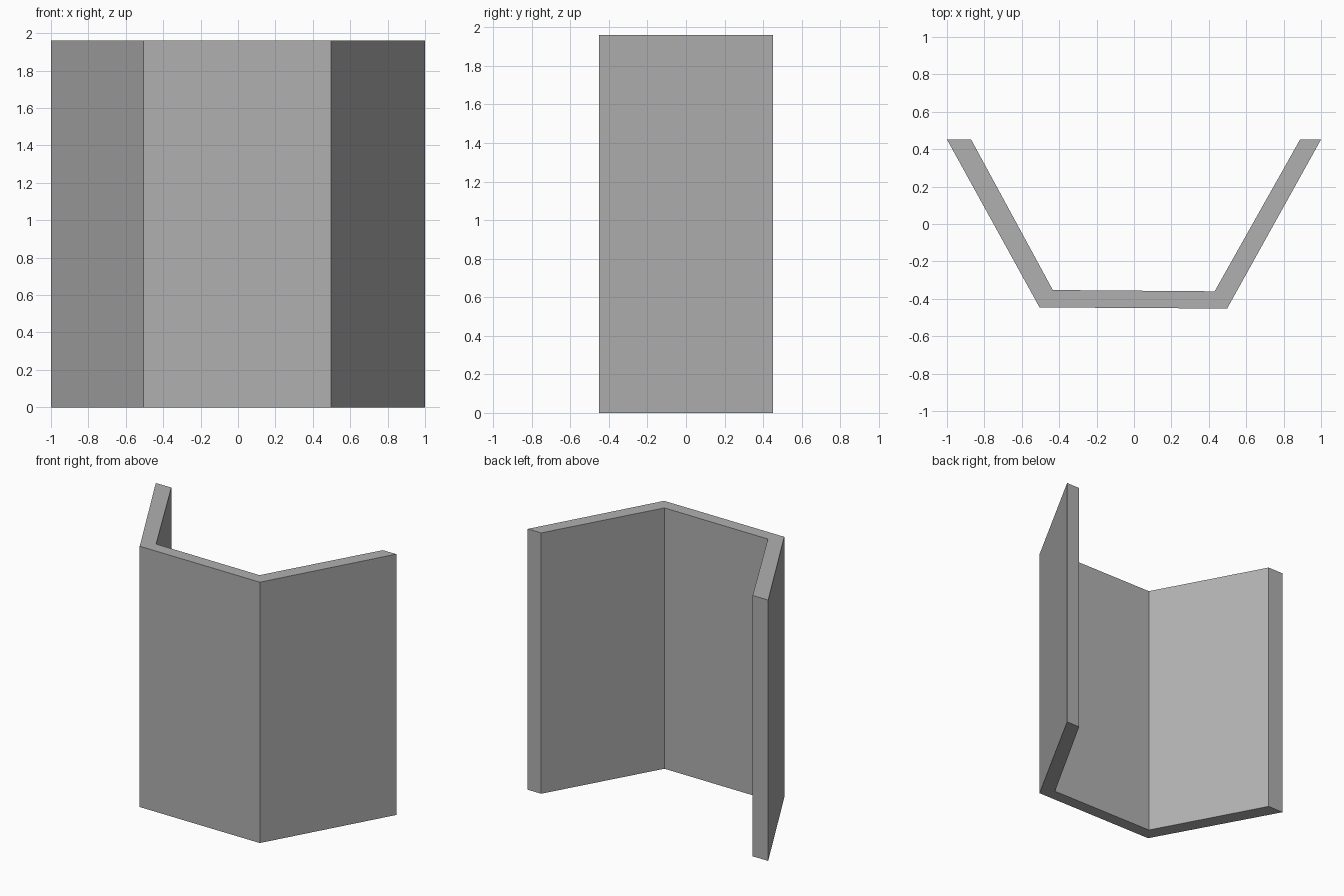
import bpy, bmesh

if "Cube" in bpy.data.objects:
    bpy.data.objects.remove(bpy.data.objects["Cube"])

HEIGHT = 1.961

# Plan outline of the three-panel folded screen: outer edge, then inner edge
outline = [
    (-1.0, 0.452), (-0.505, -0.446), (0.498, -0.452), (1.0, 0.452),
    (0.888, 0.452), (0.431, -0.36), (-0.434, -0.353), (-0.871, 0.452),
]

bm = bmesh.new()
verts = [bm.verts.new((x, y, 0)) for x, y in outline]

# One quad footprint per panel, pairing outer and inner points
n = len(verts)
for i in range(3):
    bm.faces.new((verts[i], verts[i + 1], verts[n - 2 - i], verts[n - 1 - i]))

# Raise the footprint to full height, keeping the bottom closed
ext = bmesh.ops.extrude_face_region(bm, geom=bm.faces[:], use_keep_orig=True)
top = [g for g in ext["geom"] if isinstance(g, bmesh.types.BMVert)]
bmesh.ops.translate(bm, verts=top, vec=(0, 0, HEIGHT))
bmesh.ops.recalc_face_normals(bm, faces=bm.faces[:])

mesh = bpy.data.meshes.new("folded_screen")
bm.to_mesh(mesh)
bm.free()
screen = bpy.data.objects.new("folded_screen", mesh)
bpy.context.collection.objects.link(screen)

# Dark grey finish
grey = bpy.data.materials.new("dark_grey")
grey.diffuse_color = (0.435, 0.435, 0.435, 1)
grey.use_nodes = True
grey.node_tree.nodes["Principled BSDF"].inputs["Base Color"].default_value = grey.diffuse_color
mesh.materials.append(grey)
